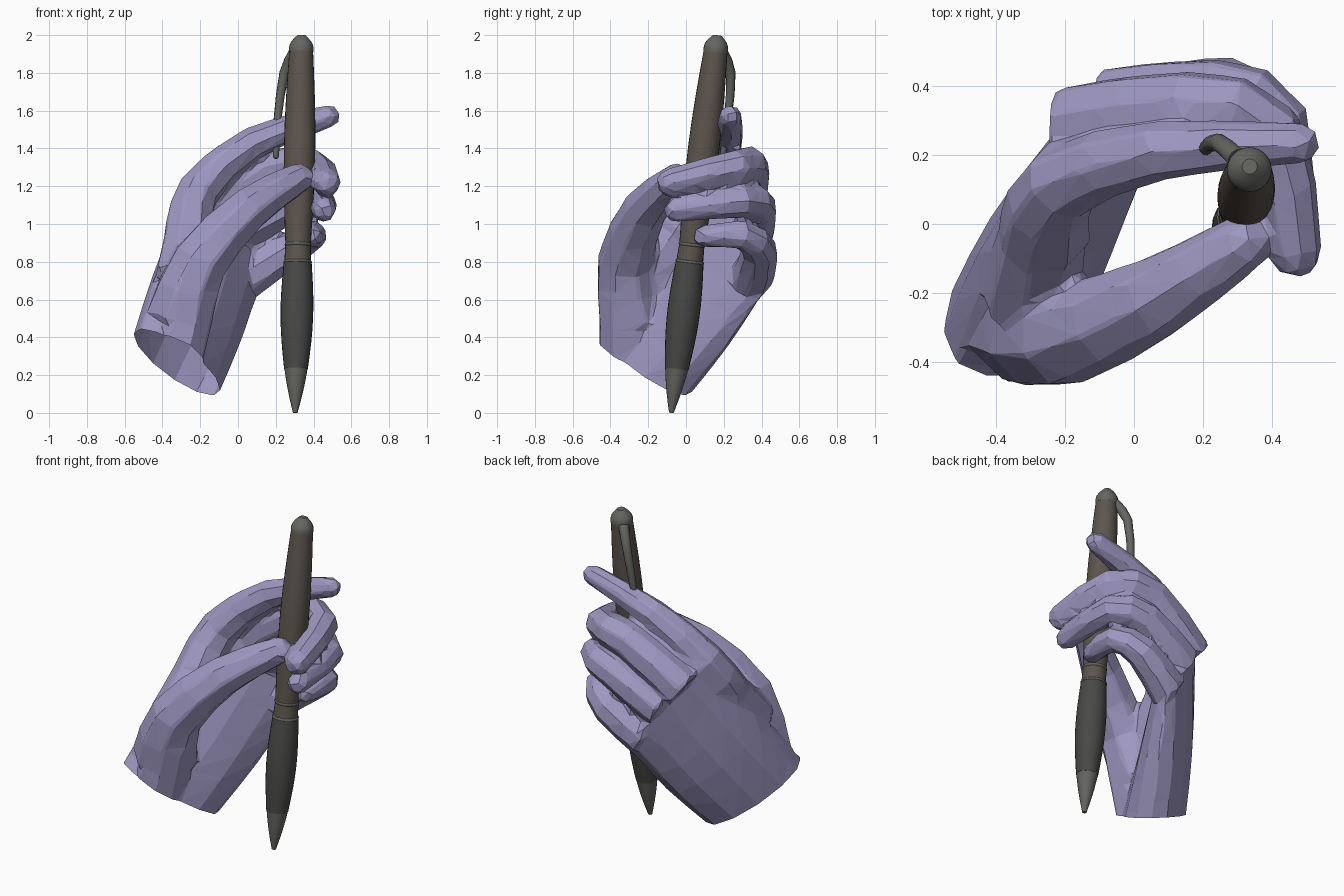
import bpy, bmesh, math
from mathutils import Vector as V

if "Cube" in bpy.data.objects:
    bpy.data.objects.remove(bpy.data.objects["Cube"])


def material(name, rgb):
    m = bpy.data.materials.new(name)
    m.diffuse_color = (*rgb, 1)
    m.use_nodes = True
    m.node_tree.nodes["Principled BSDF"].inputs["Base Color"].default_value = m.diffuse_color
    return m


SKIN = material("skin", (0.34, 0.31, 0.53))
GRIP = material("grip_rubber", (0.065, 0.067, 0.062))
WOOD = material("barrel_brown", (0.11, 0.09, 0.075))
METAL = material("dark_metal", (0.13, 0.13, 0.12))


def spline(keys, steps):
    """Smooth curve through the keys (vectors of any size)."""
    k = [V(q) for q in keys]
    k = [2 * k[0] - k[1]] + k + [2 * k[-1] - k[-2]]
    out = []
    for a, b, c, d in zip(k, k[1:], k[2:], k[3:]):
        for s in range(steps):
            t = s / steps
            out.append(b + (c - a) * (t / 2) + (2 * a - 5 * b + 4 * c - d) * (t * t / 2)
                       + (3 * b - a - 3 * c + d) * (t ** 3 / 2))
    return out + [k[-2]]


def loft(name, rings, mat):
    """Closed skin through a list of equal-length rings of points."""
    bm = bmesh.new()
    loops = [[bm.verts.new(p) for p in r] for r in rings]
    n = len(loops[0])
    for a, b in zip(loops, loops[1:]):
        for i in range(n):
            j = (i + 1) % n
            bm.faces.new((a[i], a[j], b[j], b[i]))
    bm.faces.new(loops[0][::-1])
    bm.faces.new(loops[-1])
    bmesh.ops.recalc_face_normals(bm, faces=bm.faces)
    me = bpy.data.meshes.new(name)
    bm.to_mesh(me)
    bm.free()
    me.materials.append(mat)
    ob = bpy.data.objects.new(name, me)
    bpy.context.collection.objects.link(ob)
    return ob


def ellipse(c, u, v, n, turn=0.0):
    return [c + u * math.cos(turn + 2 * math.pi * i / n)
            + v * math.sin(turn + 2 * math.pi * i / n) for i in range(n)]


def tube(name, keys, r0, r1, mat, n=8):
    """Tapering tube along a curve, with a rounded end."""
    p = spline(keys, 2)
    r = [r0 + (r1 - r0) * i / (len(p) - 1) for i in range(len(p))]
    d = (p[-1] - p[-2]).normalized()
    p += [p[-1] + d * r1 * 0.6, p[-1] + d * r1 * 0.9]
    r += [r1 * 0.8, r1 * 0.45]
    rings, side = [], None
    for i, c in enumerate(p):
        t = (p[min(i + 1, len(p) - 1)] - p[max(i - 1, 0)]).normalized()
        side = t.orthogonal() if side is None else side - t * side.dot(t)
        side.normalize()
        rings.append(ellipse(c, side * r[i], t.cross(side) * r[i], n, math.pi / n))
    return loft(name, rings, mat)


def activate(ob):
    bpy.ops.object.select_all(action='DESELECT')
    ob.select_set(True)
    bpy.context.view_layer.objects.active = ob


# Palm: centre, half-width towards the little finger, half-thickness
back = V((-0.74, 0.66, -0.12))
palm_keys = [(-0.37, -0.31, 0.14, 0.18, 0.20, -0.17, 0.19),
             (-0.22, 0.02, 0.55, 0.205, 0.18, -0.215, 0.15),
             (-0.06, 0.31, 0.97, 0.19, 0.145, -0.27, 0.09)]
palm = loft("hand", [ellipse(V(k[0:3]), V(k[3:6]), back * k[6], 12)
                     for k in spline(palm_keys, 3)], SKIN)

# Thumb, web and fingers: start radius, end radius, joints
digits = {
    "thumb_base": (0.16, 0.15, [(-0.36, -0.31, 0.18), (-0.24, -0.32, 0.66)]),
    "thumb": (0.19, 0.085, [(-0.31, -0.28, 0.5), (-0.2, -0.32, 0.8),
                            (0.06, -0.215, 1.08), (0.315, -0.055, 1.24)]),
    "web": (0.15, 0.12, [(-0.3, -0.22, 0.7), (-0.25, 0.06, 1.06)]),
    "index_finger": (0.14, 0.062, [(-0.26, -0.02, 0.95), (-0.21, 0.12, 1.18),
                                   (0.08, 0.215, 1.43), (0.48, 0.235, 1.57)]),
    "middle_finger": (0.13, 0.078, [(-0.18, 0.28, 1.05), (0.16, 0.335, 1.285),
                                    (0.4, 0.27, 1.3), (0.47, -0.08, 1.22)]),
    "ring_finger": (0.12, 0.068, [(-0.07, 0.34, 0.92), (0.24, 0.38, 1.09),
                                  (0.425, 0.3, 1.12), (0.455, -0.05, 1.075)]),
    "little_finger": (0.115, 0.062, [(0.04, 0.35, 0.71), (0.27, 0.39, 0.86),
                                     (0.395, 0.3, 0.94), (0.39, 0.1, 0.935)]),
}
parts = [tube(name, joints, r0, r1, SKIN) for name, (r0, r1, joints) in digits.items()]
activate(palm)
for part in parts:
    part.select_set(True)
bpy.ops.object.join()


def apply_modifier(kind, **settings):
    mod = palm.modifiers.new(kind, kind)
    for key, value in settings.items():
        setattr(mod, key, value)
    bpy.ops.object.modifier_apply(modifier=mod.name)


# Fuse into one skin, soften the joints, reduce to low-poly facets
apply_modifier('REMESH', mode='VOXEL', voxel_size=0.016)
apply_modifier('SMOOTH', factor=0.5, iterations=5)
apply_modifier('DECIMATE', ratio=1500 / (2 * len(palm.data.polygons)))

# Open wrist
bm = bmesh.new()
bm.from_mesh(palm.data)
bmesh.ops.bisect_plane(bm, geom=bm.verts[:] + bm.edges[:] + bm.faces[:],
                       plane_co=(-0.33, -0.2, 0.27), plane_no=(0.36, 0.40, 0.84),
                       clear_inner=True)
bm.to_mesh(palm.data)
bm.free()
palm.data.polygons.foreach_set("use_smooth", [False] * len(palm.data.polygons))

# Pen: turned parts on a leaning axis (start, radius, end, radius, bulge)
foot = V((0.303, -0.078, 0.0))
axis = V((0.033, 0.245, 2.0)).normalized()
pen_u = axis.orthogonal().normalized()
pen_v = axis.cross(pen_u)
pen_parts = {
    "pen_tip": (METAL, 0.0, 0.012, 0.24, 0.062, 0.004),
    "pen_grip": (GRIP, 0.235, 0.063, 0.8, 0.074, 0.018),
    "pen_ring": (WOOD, 0.805, 0.071, 0.895, 0.067, 0),
    "lower_band": (METAL, 0.797, 0.071, 0.814, 0.07, 0.006),
    "upper_band": (METAL, 0.888, 0.066, 0.906, 0.066, 0.005),
    "pen_barrel": (WOOD, 0.9, 0.067, 1.93, 0.063, 0.018),
    "pen_cap": (METAL, 1.925, 0.064, 2.014, 0.022, 0.016),
}
pen = []
for name, (mat, d0, r0, d1, r1, bulge) in pen_parts.items():
    rings = []
    for i in range(9):
        t = i / 8
        r = r0 + (r1 - r0) * t + bulge * math.sin(math.pi * t)
        rings.append(ellipse(foot + axis * (d0 + (d1 - d0) * t), pen_u * r, pen_v * r, 24))
    pen.append(loft(name, rings, mat))

# Pocket clip
pen.append(tube("pen_clip", [(0.3, 0.19, 1.91), (0.245, 0.237, 1.8), (0.21, 0.222, 1.56),
                             (0.201, 0.195, 1.36)], 0.031, 0.016, METAL, 10))
for ob in pen:
    activate(ob)
    bpy.ops.object.shade_smooth_by_angle(angle=math.radians(40))
